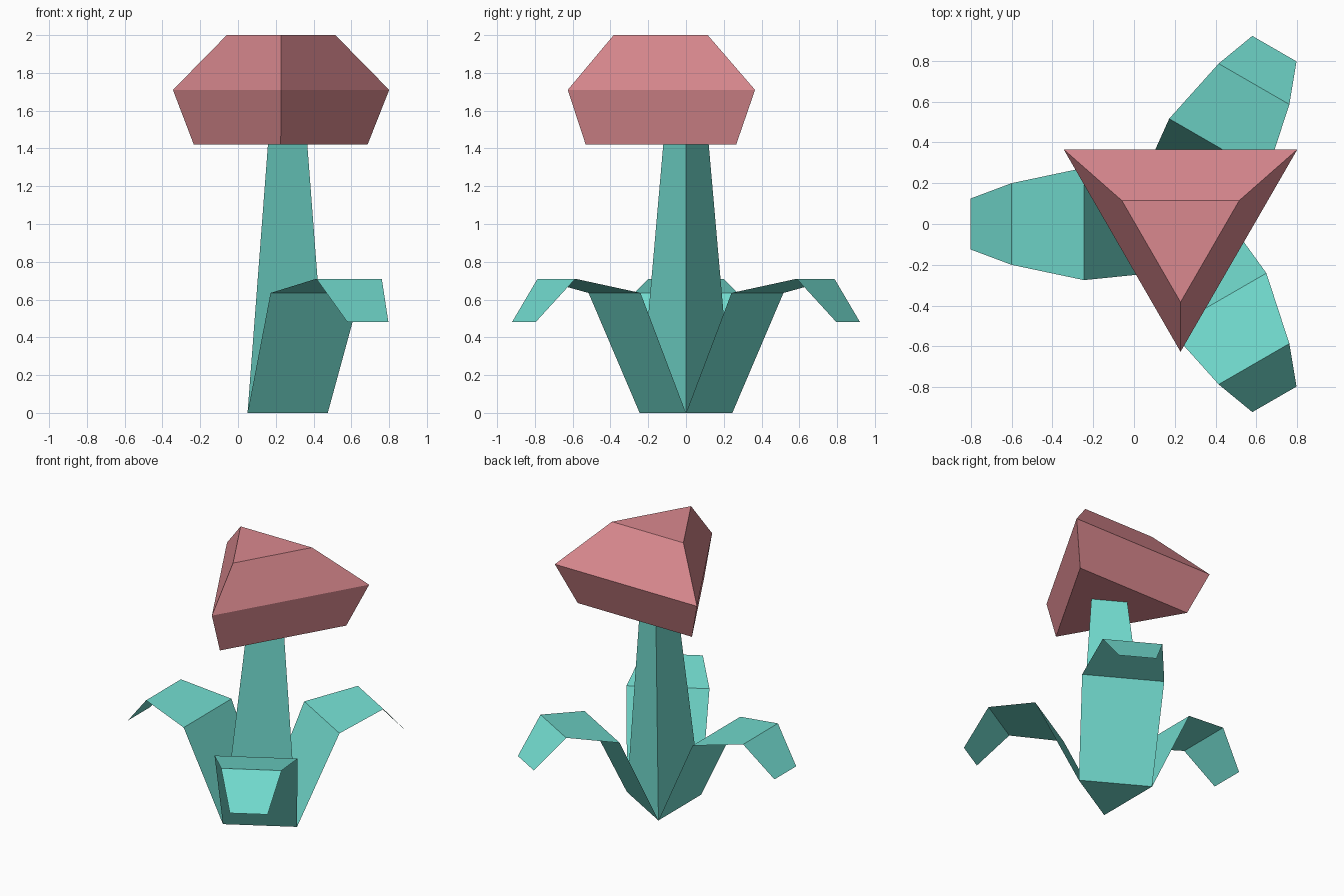
import bpy
import bmesh
from math import cos, sin, radians
from mathutils import Vector

cube = bpy.data.objects.get("Cube")
if cube:
    bpy.data.objects.remove(cube)


def make_material(name, rgb):
    mat = bpy.data.materials.new(name)
    mat.use_nodes = True
    colour = (*rgb, 1)
    mat.diffuse_color = colour
    bsdf = next(n for n in mat.node_tree.nodes if n.type == 'BSDF_PRINCIPLED')
    bsdf.inputs["Base Color"].default_value = colour
    return mat


def finish(name, bm, mat):
    mesh = bpy.data.meshes.new(name)
    bm.to_mesh(mesh)
    bm.free()
    mesh.materials.append(mat)
    obj = bpy.data.objects.new(name, mesh)
    bpy.context.collection.objects.link(obj)
    return obj


def triangular_loft(name, rings, start_angle, mat):
    """Closed three-sided loft; each ring is (centre x, centre y, z, radius)."""
    bm = bmesh.new()
    loops = []
    for x, y, z, radius in rings:
        angles = [radians(start_angle + 120 * i) for i in range(3)]
        loops.append([bm.verts.new((x + radius * cos(a), y + radius * sin(a), z))
                      for a in angles])
    bm.faces.new(loops[0][::-1])
    bm.faces.new(loops[-1])
    for low, high in zip(loops, loops[1:]):
        for i in range(3):
            j = (i + 1) % 3
            bm.faces.new((low[i], low[j], high[j], high[i]))
    return finish(name, bm, mat)


def make_leaf(name, angle, profile, mat):
    """Thin folded leaf; each profile row is (distance out, half width, z)."""
    bm = bmesh.new()
    out = Vector((cos(angle), sin(angle), 0))
    side = Vector((-out.y, out.x, 0))
    rows = []
    for distance, half, z in profile:
        centre = Vector((STEM_X, 0, z)) + out * distance
        rows.append([bm.verts.new(centre + side * s * half) for s in (-1, 1)])
    for a, b in zip(rows, rows[1:]):
        bm.faces.new((a[0], b[0], b[1], a[1]))
    return finish(name, bm, mat)


teal = make_material("leaf teal", (0.168, 0.71, 0.62))
pink = make_material("flower pink", (0.70, 0.25, 0.275))

# Tapered stem with a slight lean
STEM_X = 0.192
triangular_loft("stem", [(STEM_X, 0, 0, 0.283), (0.228, 0, 1.42, 0.139)], 0, teal)

# Faceted flower head
triangular_loft("flower_head",
                [(0.226, 0, 1.42, 0.531),
                 (0.228, 0.035, 1.71, 0.661),
                 (0.228, -0.051, 2.0, 0.332)], -90, pink)

# Three drooping leaves growing from the sides of the stem base
leaf_profile = [(0.142, 0.245, 0), (0.437, 0.275, 0.635),
                (0.792, 0.20, 0.71), (0.992, 0.125, 0.48)]
for label, degrees in (("right", 180), ("front", -60), ("back", 60)):
    make_leaf(label + "_leaf", radians(degrees), leaf_profile, teal)
